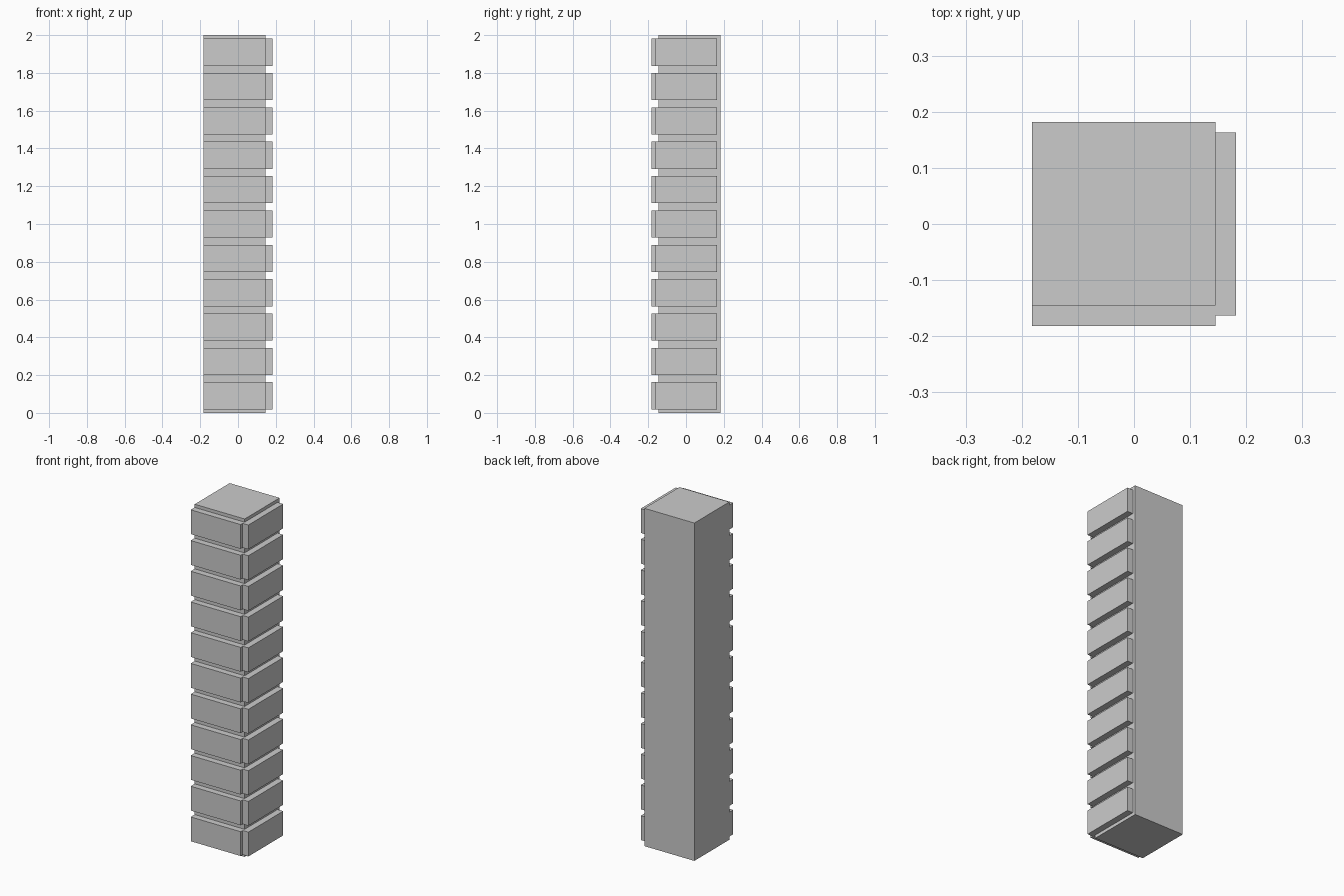
import bpy

if "Cube" in bpy.data.objects:
    bpy.data.objects.remove(bpy.data.objects["Cube"], do_unlink=True)

# Single stone colour
stone = bpy.data.materials.new("stone_grey")
stone.use_nodes = True
COLOUR = (0.6, 0.6, 0.6, 1)
stone.diffuse_color = COLOUR
stone.node_tree.nodes["Principled BSDF"].inputs["Base Color"].default_value = COLOUR


def box(name, low, high):
    """Add a box spanning two opposite corners."""
    centre = [(a + b) / 2 for a, b in zip(low, high)]
    bpy.ops.mesh.primitive_cube_add(size=1, location=centre)
    obj = bpy.context.object
    obj.name = name
    obj.scale = [b - a for a, b in zip(low, high)]
    bpy.ops.object.transform_apply(location=False, rotation=False, scale=True)
    obj.data.materials.append(stone)
    return obj


OUT = 0.182      # outer limit of the pillar
CORE = 0.145     # core face behind the bricks
ROWS = 11
PITCH = 2 / ROWS
GAP = 0.019      # half of the joint between rows

# Core pillar
box("pillar_core", (-OUT, -CORE, 0), (CORE, OUT, 2))

# Brick courses on the front and left sides, joints between them
for row in range(ROWS):
    low, high = row * PITCH + GAP, (row + 1) * PITCH - GAP
    box(f"front_brick_{row + 1}", (-OUT, -OUT, low), (CORE, -CORE, high))
    box(f"left_brick_{row + 1}", (CORE, -0.163, low), (OUT, 0.163, high))
